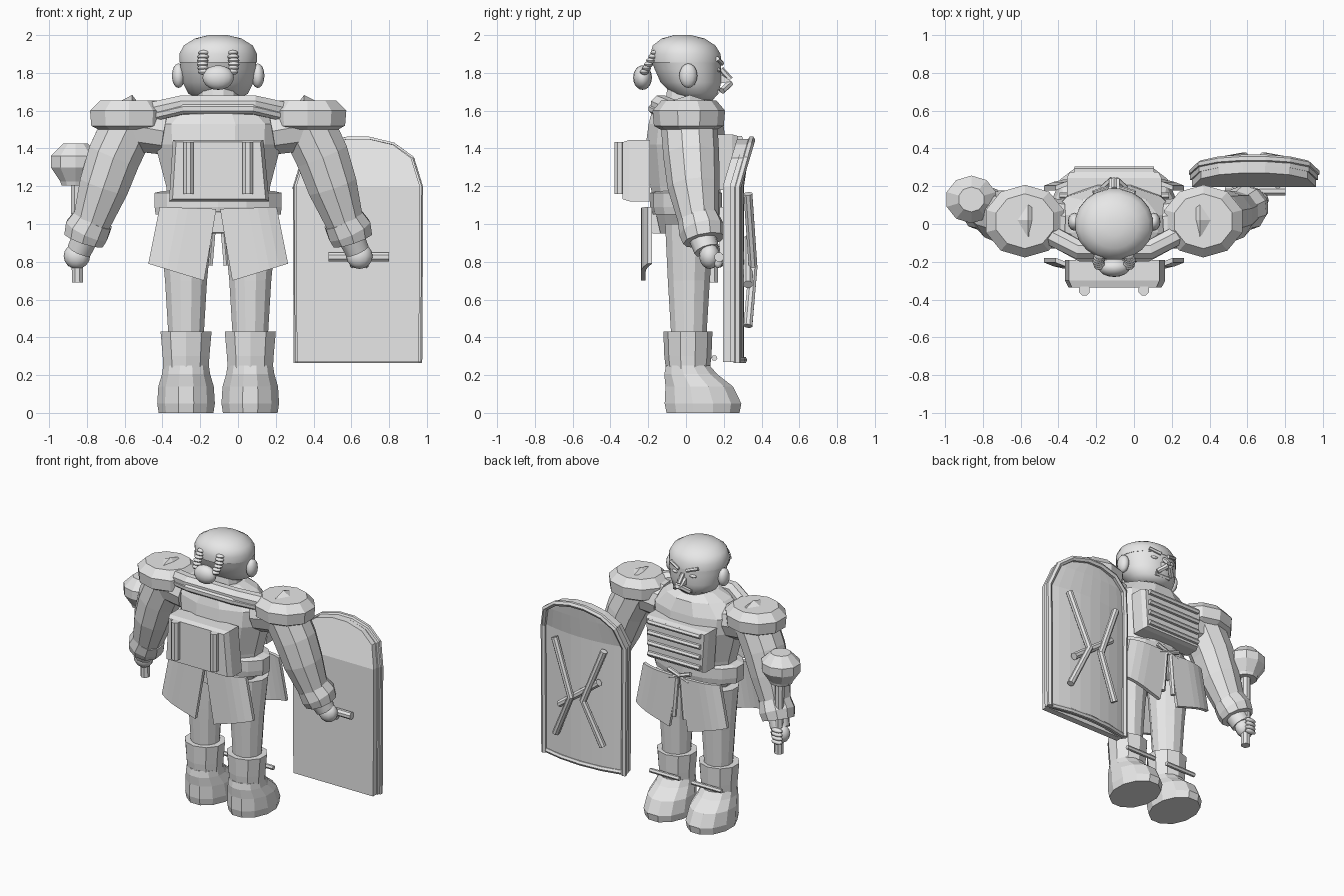
import bpy, bmesh, math
from mathutils import Vector

if "Cube" in bpy.data.objects:
    bpy.data.objects.remove(bpy.data.objects["Cube"])

CX = -0.105  # centre line of the body
GREY = bpy.data.materials.new("plain_grey")
GREY.diffuse_color = (0.8, 0.8, 0.8, 1)
GREY.use_nodes = True
GREY.node_tree.nodes["Principled BSDF"].inputs["Base Color"].default_value = GREY.diffuse_color


def finish(name, bm, smooth=None):
    bmesh.ops.recalc_face_normals(bm, faces=bm.faces)
    me = bpy.data.meshes.new(name)
    bm.to_mesh(me)
    bm.free()
    me.materials.append(GREY)
    ob = bpy.data.objects.new(name, me)
    bpy.context.collection.objects.link(ob)
    if smooth:
        bpy.ops.object.select_all(action='DESELECT')
        ob.select_set(True)
        bpy.context.view_layer.objects.active = ob
        bpy.ops.object.shade_smooth_by_angle(angle=math.radians(smooth))
    return ob


def skin(name, rings, smooth=None):
    bm = bmesh.new()
    vs = [[bm.verts.new(p) for p in r] for r in rings]
    n = len(vs[0])
    for a, b in zip(vs, vs[1:]):
        for i in range(n):
            bm.faces.new((a[i], a[(i + 1) % n], b[(i + 1) % n], b[i]))
    bm.faces.new(vs[0])
    bm.faces.new(vs[-1])
    return finish(name, bm, smooth)


def loft(name, cx, rings, n=12, smooth=None):
    """Stack of level ellipses: (z, rx, ry, cy)."""
    step = 2 * math.pi / n
    return skin(name, [[(cx + rx * math.cos((i + .5) * step), cy + ry * math.sin((i + .5) * step), z)
                        for i in range(n)] for z, rx, ry, cy in rings], smooth)


def tube(name, path, n=8, smooth=None):
    """Round sections along a path: (x, y, z, radius)."""
    pts = [Vector(p[:3]) for p in path]
    rings = []
    for i, p in enumerate(pts):
        t = (pts[min(i + 1, len(pts) - 1)] - pts[max(i - 1, 0)]).normalized()
        u = t.cross(Vector((0, 1, 0)) if abs(t.y) < .8 else Vector((1, 0, 0))).normalized()
        v = t.cross(u)
        rings.append([p + path[i][3] * (u * math.cos(a) + v * math.sin(a))
                      for a in ((k + .5) * 2 * math.pi / n for k in range(n))])
    return skin(name, rings, smooth)


def bar(name, a, b, r, n=6):
    return tube(name, [(*a, r), (*b, r)], n)


def ball(name, c, r, seg=16, rings=10, smooth=40):
    bm = bmesh.new()
    bmesh.ops.create_uvsphere(bm, u_segments=seg, v_segments=rings, radius=1)
    for v in bm.verts:
        v.co = Vector(c) + Vector(a * b for a, b in zip(v.co, r))
    return finish(name, bm, smooth)


def slab(name, rows, yfun, thick, cols=6):
    """Curved plate; each row is a pair of (x, z) ends, y = yfun(u, z)."""
    bm = bmesh.new()
    front, back = [], []
    for (x0, z0), (x1, z1) in rows:
        f, b = [], []
        for k in range(cols + 1):
            t = k / cols
            x, z = x0 + (x1 - x0) * t, z0 + (z1 - z0) * t
            y = yfun(2 * t - 1, z)
            f.append(bm.verts.new((x, y, z)))
            b.append(bm.verts.new((x, y - thick, z)))
        front.append(f)
        back.append(b)
    for g in (front, back):
        for r, s in zip(g, g[1:]):
            for k in range(cols):
                bm.faces.new((r[k], r[k + 1], s[k + 1], s[k]))
    edge = lambda g: g[0] + [r[-1] for r in g[1:]] + g[-1][-2::-1] + [r[0] for r in g[-2:0:-1]]
    f, b = edge(front), edge(back)
    for i in range(len(f)):
        j = (i + 1) % len(f)
        bm.faces.new((f[i], f[j], b[j], b[i]))
    return finish(name, bm)


def panel(name, outline, y0, y1, scale):
    """Bevelled block from an outline in x, z, narrowing towards y1."""
    mx = sum(p[0] for p in outline) / len(outline)
    mz = sum(p[1] for p in outline) / len(outline)
    return skin(name, [[(mx + (x - mx) * s, y, mz + (z - mz) * s) for x, z in outline]
                       for y, s in ((y0, 1), (y0 + (y1 - y0) * .75, 1), (y1, scale))])


# Head, face and neck
loft("neck", CX, [(1.6, .12, .12, 0), (1.74, .11, .11, .01)])
loft("head", CX, [(1.655, .09, .08, .06), (1.69, .16, .125, .05), (1.75, .19, .162, .025),
                  (1.82, .2, .178, .01), (1.87, .205, .187, 0)], 20, 50)
loft("skull_cap", CX, [(1.855, .207, .19, 0), (1.9, .208, .188, -.003), (1.945, .185, .168, -.01),
                       (1.982, .125, .115, -.015), (2.0, .05, .045, -.018)], 20, 40)
bar("nose_bridge", (CX, .185, 1.82), (CX, .235, 1.765), .016)
skin("nose", [[(CX + w, .16, 1.81), (CX + w, .24, 1.755), (CX + w, .16, 1.74)] for w in (-.028, .028)])
bar("mouth", (CX - .06, .165, 1.70), (CX + .06, .165, 1.70), .014)
for s, side in ((-1, "left"), (1, "right")):
    X = lambda d: CX + s * d
    ball(side + "_ear", (X(.21), .012, 1.785), (.035, .048, .065), 12, 8)
    bar(side + "_brow", (X(.03), .19, 1.85), (X(.11), .165, 1.875), .013)
    ball(side + "_eye", (X(.07), .17, 1.815), (.03, .015, .012), 8, 6)
    bar(side + "_moustache", (X(.01), .235, 1.745), (X(.06), .19, 1.705), .018)
    # Beaded braids meeting in a bun
    for i in range(6):
        t = i / 5
        ball(f"{side}_braid_{i}", (X(.075 + .008 * math.sin(t * 3)), -.165 - .055 * t, 1.905 - .1 * t),
             (.032, .024, .016), 10, 6)
ball("hair_bun", (CX, -.23, 1.775), (.083, .05, .065))

# Torso, collar, belt and hips
loft("torso", CX, [(1.04, .27, .16, 0), (1.2, .285, .195, 0), (1.42, .345, .22, 0),
                   (1.53, .35, .205, 0), (1.62, .24, .18, 0), (1.66, .14, .13, 0)])
for nm, r, z, y, k in (("collar", .055, 1.63, 0, 1), ("collar_ridge", .03, 1.61, -.035, .95)):
    tube(nm, [(CX - .35 * k, -.05 + y, z - .035, r), (CX - .19 * k, -.135 + y, z, r),
              (CX + .19 * k, -.135 + y, z, r), (CX + .35 * k, -.05 + y, z - .035, r)])
loft("belt", CX, [(1.05, .34, .18, 0), (1.09, .345, .19, 0), (1.165, .345, .19, 0), (1.175, .3, .17, 0)], 14)
loft("hips", CX, [(.95, .22, .14, 0), (1.08, .31, .17, 0)])

# Chest plate with ribs
panel("chest_plate", [(CX - .23, 1.18), (CX + .23, 1.18), (CX + .25, 1.475), (CX - .25, 1.475)], .15, .275, .94)
for i in range(4):
    z = 1.22 + i * .077
    bar(f"chest_rib_{i}", (CX - .21, .285, z), (CX + .21, .285, z), .018)

# Backpack with two upright bars
panel("backpack", [(CX - .26, 1.12), (CX + .27, 1.12), (CX + .24, 1.445), (CX - .24, 1.445)], -.19, -.335, .93)
for s in (-1, 1):
    x = CX + s * .157
    bar("backpack_bar", (x, -.35, 1.16), (x, -.35, 1.435), .03, 8)

# Skirt flaps front and back, with the belt knot
for s in (-1, 1):
    for d, end in ((-1, "back"), (1, "front")):
        rows = [((CX + s * .01, 1.08), (CX + s * .31, 1.09)),
                ((CX + s * .04, .9), (CX + s * .34, .94)),
                ((CX + s * .075, .70), (CX + s * .37, .79))]
        slab(end + "_flap", rows, lambda u, z: d * (.226 - .035 * max(u, 0) ** 2) + .012, .025, 6)
    bar("sash_end", (CX + s * .02, .225, 1.07), (CX + s * .045, .225, .78), .018)
    bar("sash_tie", (CX - s * .08, .225, 1.06), (CX + s * .09, .225, 1.12), .016)
panel("back_tab", [(CX - .045, .95), (CX + .045, .95), (CX + .045, 1.07), (CX - .045, 1.07)], -.13, -.19, .9)

# Limbs, mirrored about the body
for s, side in ((-1, "left"), (1, "right")):
    X = lambda d: CX + s * d
    loft(side + "_leg", X(.17), [(.38, .095, .095, .015), (.7, .115, .115, .015), (1.0, .145, .135, .02)], 12)
    loft(side + "_boot_shaft", X(.17), [(.22, .125, .115, .01), (.3, .13, .125, .01), (.43, .142, .13, .01)], 10)
    loft(side + "_foot", X(.17), [(0, .15, .2, .09), (.05, .158, .21, .09), (.14, .152, .185, .07),
                                  (.205, .132, .145, .025), (.25, .125, .12, .01)], 12)
    bar(side + "_boot_bar", (X(.05), .15, .29), (X(.29), .15, .29), .016)
    # Shoulder guard with a small crest
    loft(side + "_shoulder_guard", X(.472), [(1.5, .17, .15, .015), (1.52, .21, .185, .015),
                                             (1.6, .217, .192, .015), (1.655, .16, .145, .015)], 10)
    skin(side + "_crest", [[(X(.43), y, 1.65), (X(.47 + w), y, 1.65), (X(.455), y, 1.651 + h)]
                           for y, w, h in ((-.065, 0, .005), (.02, .05, .032), (.1, 0, .005))])
    tube(side + "_shoulder_joint", [(X(.28), 0, 1.49, .13), (X(.45), .01, 1.52, .14)], 10)
    tube(side + "_arm", [(X(.46), .015, 1.55, .15), (X(.55), .028, 1.36, .148), (X(.605), .04, 1.2, .138),
                         (X(.68), .07, .98, .1)], 10)
    tube(side + "_cuff", [(X(.658), .065, 1.03, .11), (X(.695), .085, .965, .124), (X(.712), .095, .915, .112)], 10)
    tube(side + "_wrist", [(X(.695), .08, .95, .075), (X(.735), .11, .86, .068)], 10, 40)
    ball(side + "_hand", (X(.748), .125, .83), (.07, .055, .068), 12, 8)
    for i in range(4):
        c = (X(.71 + .025 * i), .17, .805) if s > 0 else (X(.755), .175, .785 + .028 * i)
        ball(f"{side}_finger_{i}", c, (.016, .025, .038) if s > 0 else (.045, .022, .016), 8, 6)

# Mace in the left hand
tube("mace_handle", [(-.85, .14, .69, .032), (-.855, .135, 1.25, .032)])
loft("mace_head", -.86, [(1.205, .078, .072, .13), (1.225, .085, .078, .13), (1.3, .137, .126, .13),
                         (1.36, .137, .126, .13), (1.425, .07, .066, .13)], 10)

# Shield: backing board, bowed face and rim
SX = .635
shape = [(.27, .333), (.75, .336), (1.2, .338), (1.35, .29), (1.42, .19), (1.45, .06)]
lean = lambda z: max(0, z - 1.2) * .3
face_y = lambda u, z: .262 + .045 * (1 - u * u) * min(1, (1.5 - z) / .3) + lean(z)
rows = lambda k: [((SX - w * k, z), (SX + w * k, z)) for z, w in shape]
slab("shield_board", rows(.97), lambda u, z: .24 + lean(z), .045)
slab("shield_face", rows(1), face_y, .03, 8)
loop = [(SX + w * .97, z) for z, w in shape] + [(SX - w * .97, z) for z, w in reversed(shape)]
tube("shield_rim", [(x, .272 + lean(z), z - .005, .02) for x, z in loop], 6)
tube("shield_rim_bottom", [(SX + u * .325, face_y(u, .28), .28, .018) for u in (-1, -.5, 0, .5, 1)], 6)
for s in (-1, 1):
    tube("shield_chevron", [(SX + s * .20, .328, 1.16, .025), (SX + s * .05, .355, .77, .025),
                            (SX + s * .19, .328, .46, .025)], 8)
bar("shield_crossbar", (SX + .16, .328, .68), (SX - .16, .328, .92), .025, 8)
# Grip held in the right hand
bar("shield_grip", (.48, .175, .825), (.80, .175, .825), .026, 8)
for x in (.53, .76):
    bar("grip_bracket", (x, .17, .825), (x, .22, .825), .02)
